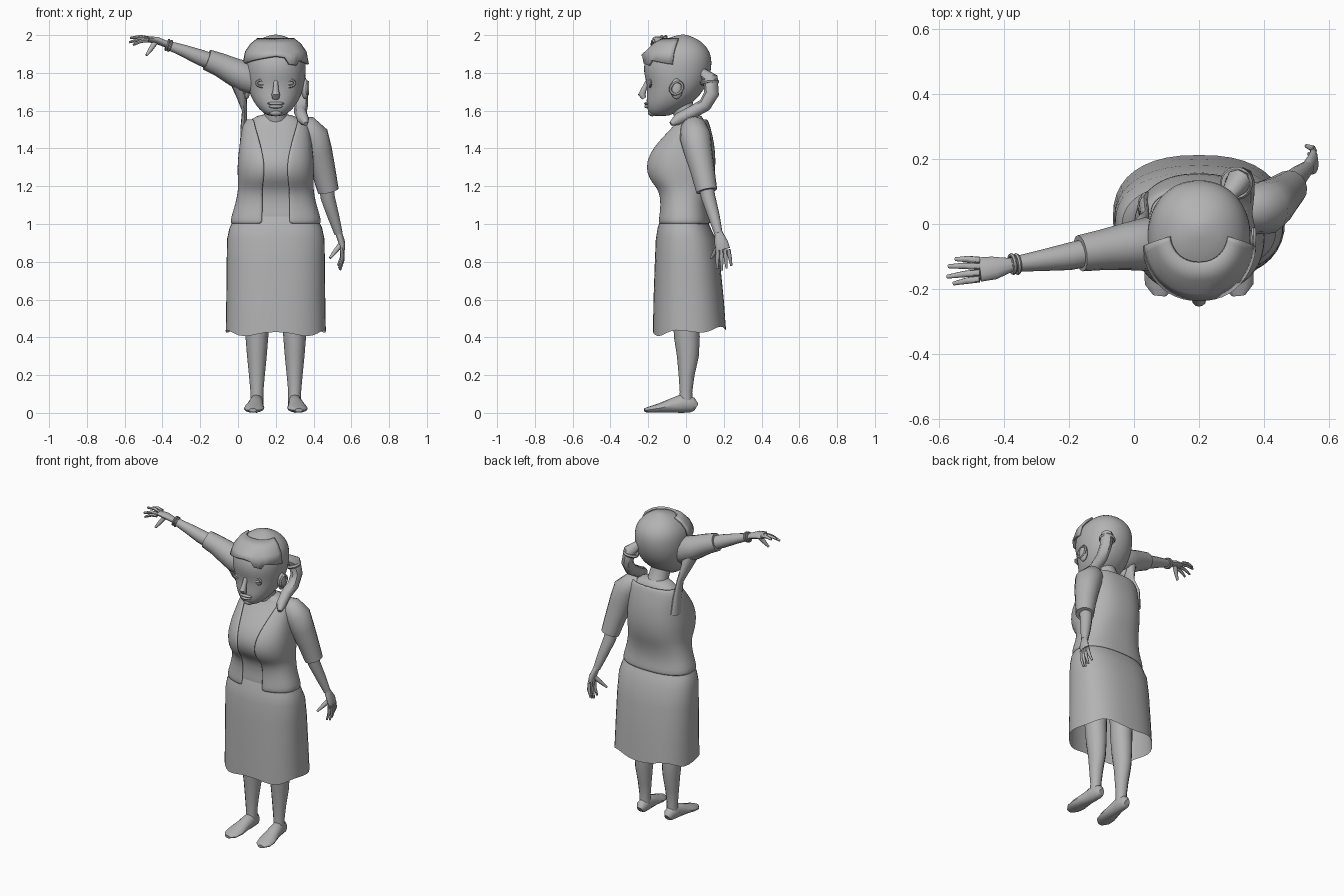
import bpy, bmesh, math
from mathutils import Vector

if "Cube" in bpy.data.objects:
    bpy.data.objects.remove(bpy.data.objects["Cube"], do_unlink=True)

grey = bpy.data.materials.new("plain_grey")
grey.use_nodes = True
GREY = (0.45, 0.45, 0.45, 1)
grey.diffuse_color = GREY
grey.node_tree.nodes["Principled BSDF"].inputs["Base Color"].default_value = GREY
MID = 0.2          # x of the body's centre line
parts = []


def finish(name, bm, subdivide=0, thick=0):
    bmesh.ops.recalc_face_normals(bm, faces=bm.faces)
    me = bpy.data.meshes.new(name)
    bm.to_mesh(me)
    bm.free()
    me.materials.append(grey)
    ob = bpy.data.objects.new(name, me)
    bpy.context.collection.objects.link(ob)
    if thick:
        mod = ob.modifiers.new("thickness", 'SOLIDIFY')
        mod.thickness, mod.offset = thick, 0
    if subdivide:
        ob.modifiers.new("smooth", 'SUBSURF').levels = subdivide
        ob.modifiers["smooth"].render_levels = subdivide
    parts.append(ob)
    return ob


def skin(bm, rings, closed=True, caps=True):
    """Bridge a list of point rings with quads."""
    rows = [[bm.verts.new(p) for p in r] for r in rings]
    n = len(rows[0])
    for a, b in zip(rows, rows[1:]):
        for i in range(n if closed else n - 1):
            j = (i + 1) % n
            bm.faces.new((a[i], a[j], b[j], b[i]))
    if caps and closed:
        bm.faces.new(rows[0])
        bm.faces.new(rows[-1])
    return rows


def outline(z, hw, front, back, power, gap=0, n=32, grow=0):
    """Level superellipse ring; gap is half the opening left at the front."""
    hw, front, back = hw + grow, front - grow, back + grow
    cy, ry, e = (front + back) / 2, (back - front) / 2, 2 / power
    start = math.asin(min(1, gap / hw) ** (power / 2))
    pts = []
    for i in range(n):
        t = start + (2 * math.pi - 2 * start) * i / (n - 1 if gap else n)
        s, c = math.sin(t), math.cos(t)
        pts.append(Vector((MID + hw * math.copysign(abs(s) ** e, s),
                           cy - ry * math.copysign(abs(c) ** e, c), z)))
    return pts


def sweep(name, pts, hint=(0, 1, 0), n=12, subdivide=0):
    """Tube through (x, y, z, width[, depth]) stations; hint is the depth direction."""
    P = [Vector(p[:3]) for p in pts]
    rings = []
    for i, p in enumerate(pts):
        t = (P[min(i + 1, len(P) - 1)] - P[max(i - 1, 0)]).normalized()
        u = Vector(hint).cross(t).normalized()
        v = t.cross(u)
        a, b = p[3], p[-1]
        rings.append([P[i] + u * a * math.cos(k * math.tau / n)
                      + v * b * math.sin(k * math.tau / n) for k in range(n)])
    bm = bmesh.new()
    skin(bm, rings)
    return finish(name, bm, subdivide)


def ball(name, loc, radii):
    bm = bmesh.new()
    bmesh.ops.create_uvsphere(bm, u_segments=16, v_segments=10, radius=1)
    bmesh.ops.scale(bm, vec=radii, verts=bm.verts)
    bmesh.ops.translate(bm, vec=loc, verts=bm.verts)
    return finish(name, bm)


def loop(name, loc, axis, r, thick, flat=1):
    """Thin ring around an axis; flat squashes its second radius."""
    bm = bmesh.new()
    ax = Vector(axis).normalized()
    u = ax.orthogonal().normalized() if abs(ax.y) < 0.9 else Vector((1, 0, 0))
    v = ax.cross(u)
    rings = []
    for i in range(21):
        d = math.tau * i / 20
        c, out = u * math.cos(d) * r + v * math.sin(d) * r * flat, u * math.cos(d) + v * math.sin(d)
        rings.append([Vector(loc) + c + (out * math.cos(k * math.tau / 6)
                      + ax * math.sin(k * math.tau / 6)) * thick for k in range(6)])
    skin(bm, rings, caps=False)
    bmesh.ops.remove_doubles(bm, verts=bm.verts, dist=1e-5)
    return finish(name, bm)


# Head: rows of height, half width, front y, back y
head = [(1.57, .035, -.18, -.09), (1.59, .07, -.2, -.06), (1.63, .108, -.21, .02),
        (1.68, .135, -.208, .075), (1.74, .152, -.205, .112), (1.80, .16, -.226, .132),
        (1.86, .16, -.222, .138), (1.91, .148, -.2, .128), (1.95, .12, -.16, .1),
        (1.98, .082, -.11, .06), (1.995, .045, -.06, .02), (2.003, .012, -.03, 0)]
bm = bmesh.new()
skin(bm, [outline(*r, 2.15) for r in head])
finish("head", bm, 1)

# Raised fringe across the forehead, stepped on the left side
bm = bmesh.new()
fringe = [[p for p in outline(*r, 2.15, n=48, grow=.01)] for r in head[6:10]]
for row in fringe:
    row[:] = row[-11:] + row[:12]
rows = skin(bm, fringe, closed=False)
for i, v in enumerate(rows[0]):
    v.co.z += .03 - .045 * abs(i - 11) / 11 - (.03 if 13 < i < 17 else 0)
finish("hair_fringe", bm, thick=.014)

# Face
sweep("nose", [(MID, -.2, 1.76, .012), (MID, -.222, 1.715, .014),
               (MID, -.234, 1.685, .022, .02), (MID, -.222, 1.665, .018, .012)])
ball("upper_lip", (MID, -.205, 1.638), (.045, .017, .009))
ball("lower_lip", (MID, -.203, 1.622), (.037, .018, .01))
ball("chin", (MID, -.178, 1.59), (.035, .024, .02))
for side, s in (("right", -1), ("left", 1)):
    ex = MID + s * .065
    ball(side + "_eye", (ex, -.172, 1.745), (.032, .026, .016))
    loop(side + "_eyelid", (ex, -.189, 1.745), (0, 1, 0), .037, .007, .5)
    sweep(side + "_brow", [(MID + s * .025, -.208, 1.782, .005), (ex, -.2, 1.795, .008),
                           (MID + s * .11, -.165, 1.785, .004)], (0, 0, 1), 8)
    ball(side + "_ear", (MID + s * .155, -.05, 1.715), (.02, .032, .055))
    loop(side + "_ear_rim", (MID + s * .168, -.05, 1.72), (1, 0, .01), .036, .008, .8)

# Side ponytail with its tie
sweep("ponytail", [(.29, .09, 1.8, .025), (.32, .13, 1.77, .04), (.335, .135, 1.69, .04, .035),
                   (.335, .1, 1.63, .036), (.33, .03, 1.59, .034), (.345, -.04, 1.555, .032),
                   (.36, -.08, 1.53, .012)], (1, 0, 0), 8)
loop("hair_tie", (.315, .125, 1.75), (.2, .1, -1), .04, .011)

# Neck, top and open jacket
sweep("neck", [(MID, .035, 1.48, .08), (MID, .01, 1.56, .062), (MID, -.02, 1.62, .06),
               (MID, -.03, 1.68, .06)])
torso = [(1.0, .225, -.135, .115, .07), (1.03, .225, -.135, .11, .07), (1.1, .2, -.125, .1, .07),
         (1.18, .185, -.135, .115, .07), (1.22, .186, -.175, .128, .065),
         (1.27, .188, -.2, .138, .06), (1.33, .188, -.203, .143, .06),
         (1.4, .18, -.172, .138, .075), (1.46, .172, -.12, .128, .09),
         (1.52, .164, -.07, .112, .11), (1.555, .14, -.04, .1, .115)]
bm = bmesh.new()
skin(bm, [outline(*r[:4], 2.4, grow=-.006) for r in torso] + [outline(1.585, .075, -.04, .075, 2)])
finish("top", bm, 1)
bm = bmesh.new()
skin(bm, [outline(*r[:4], 2.4, gap=r[4], grow=.008) for r in torso], closed=False)
finish("jacket", bm, 1, .014)

# Skirt with an uneven hem
skirt = [(.43, .265, -.175, .212), (.6, .262, -.172, .2), (.8, .26, -.165, .18),
         (.92, .258, -.16, .158), (.98, .245, -.15, .13), (1.04, .215, -.13, .1)]
bm = bmesh.new()
rows = skin(bm, [outline(*r, 2.4, n=40) for r in skirt], caps=False)
for i, v in enumerate(rows[0]):
    v.co.z += .08 * v.co.y + .012 * math.cos(i * math.tau / 8)
finish("skirt", bm)

# Legs and feet
for side, s in (("right", -1), ("left", 1)):
    x = MID + s * .1
    sweep(side + "_leg", [(x, 0, .75, .075), (x, 0, .5, .066, .07), (x, .005, .4, .06, .068),
                          (x, .01, .3, .052, .058), (x, .003, .2, .042, .042),
                          (x, 0, .11, .034, .033), (x, 0, .05, .034, .036)])
    foot = [(.055, .03, .018, .02), (.035, .042, .034, .04), (-.02, .05, .036, .05),
            (-.08, .038, .044, .037), (-.14, .026, .054, .025), (-.19, .018, .048, .017),
            (-.22, .014, .02, .01)]
    sweep(side + "_foot", [(x + s * max(0, -y) * .1, y, z, a, b) for y, z, a, b in foot], (0, 0, 1))


def hand(side, wrist, palm, knuckle, tips, thumb, normal, spread):
    """Palm, four bent fingers and a thumb."""
    sweep(side + "_palm", [(*wrist, .021, .018), (*palm, .036, .018), (*knuckle, .038, .014)], normal)
    k, sp = Vector(knuckle), Vector(spread)
    for i, tip in enumerate(tips):
        base = k + sp * (i - 1.5) * .35
        t = Vector(tip)
        bend = base.lerp(t, .5) + Vector(normal) * .008
        sweep(f"{side}_finger_{i + 1}", [(*base, .011), (*bend, .01), (*t, .006)], normal, 8)
    p, t = Vector(palm), Vector(thumb)
    sweep(side + "_thumb", [(*p, .015), (*p.lerp(t, .55), .013), (*t, .007)], normal, 8)


# Raised right arm
sweep("right_sleeve", [(.09, -.06, 1.75, .07), (.04, -.062, 1.78, .083), (-.03, -.07, 1.81, .072),
                       (-.1, -.08, 1.845, .062), (-.165, -.09, 1.87, .056)], n=16)
sweep("right_armpit", [(0, -.06, 1.78, .055), (.018, -.03, 1.68, .028, .05),
                       (.035, .01, 1.6, .014, .035), (.03, .045, 1.52, .016, .04),
                       (.04, .05, 1.4, .03, .05)])
sweep("right_forearm", [(-.13, -.085, 1.855, .044), (-.2, -.1, 1.882, .042),
                        (-.29, -.113, 1.918, .032), (-.38, -.125, 1.95, .022)])
for i in range(2):
    loop(f"bracelet_{i + 1}", (-.36 - i * .014, -.123, 1.943 + i * .005), (-1, -.13, .36), .028, .006)
hand("right", (-.375, -.125, 1.95), (-.43, -.135, 1.972), (-.475, -.14, 1.978),
     [(-.55, -.108, 1.982), (-.572, -.13, 1.985), (-.575, -.162, 1.962), (-.555, -.183, 1.948)],
     (-.485, -.172, 1.893), (.1, .2, 1), (0, -.055, -.01))

# Lowered left arm
sweep("left_sleeve", [(.31, .03, 1.53, .045), (.355, .04, 1.51, .07), (.4, .05, 1.46, .083),
                      (.425, .065, 1.38, .075), (.453, .088, 1.28, .064),
                      (.478, .11, 1.175, .056)], n=16)
sweep("left_forearm", [(.465, .1, 1.23, .04), (.475, .118, 1.14, .038), (.505, .148, 1.04, .031),
                       (.532, .172, .95, .022)])
hand("left", (.532, .172, .955), (.55, .187, .9), (.552, .196, .865),
     [(.535, .165, .765), (.54, .19, .755), (.538, .215, .765), (.53, .24, .78)],
     (.487, .132, .82), (1, 0, .1), (0, .055, 0))

# Smooth shading that keeps real edges
bpy.ops.object.select_all(action='DESELECT')
for ob in parts:
    ob.select_set(True)
bpy.context.view_layer.objects.active = parts[0]
bpy.ops.object.shade_smooth_by_angle(angle=math.radians(45))
